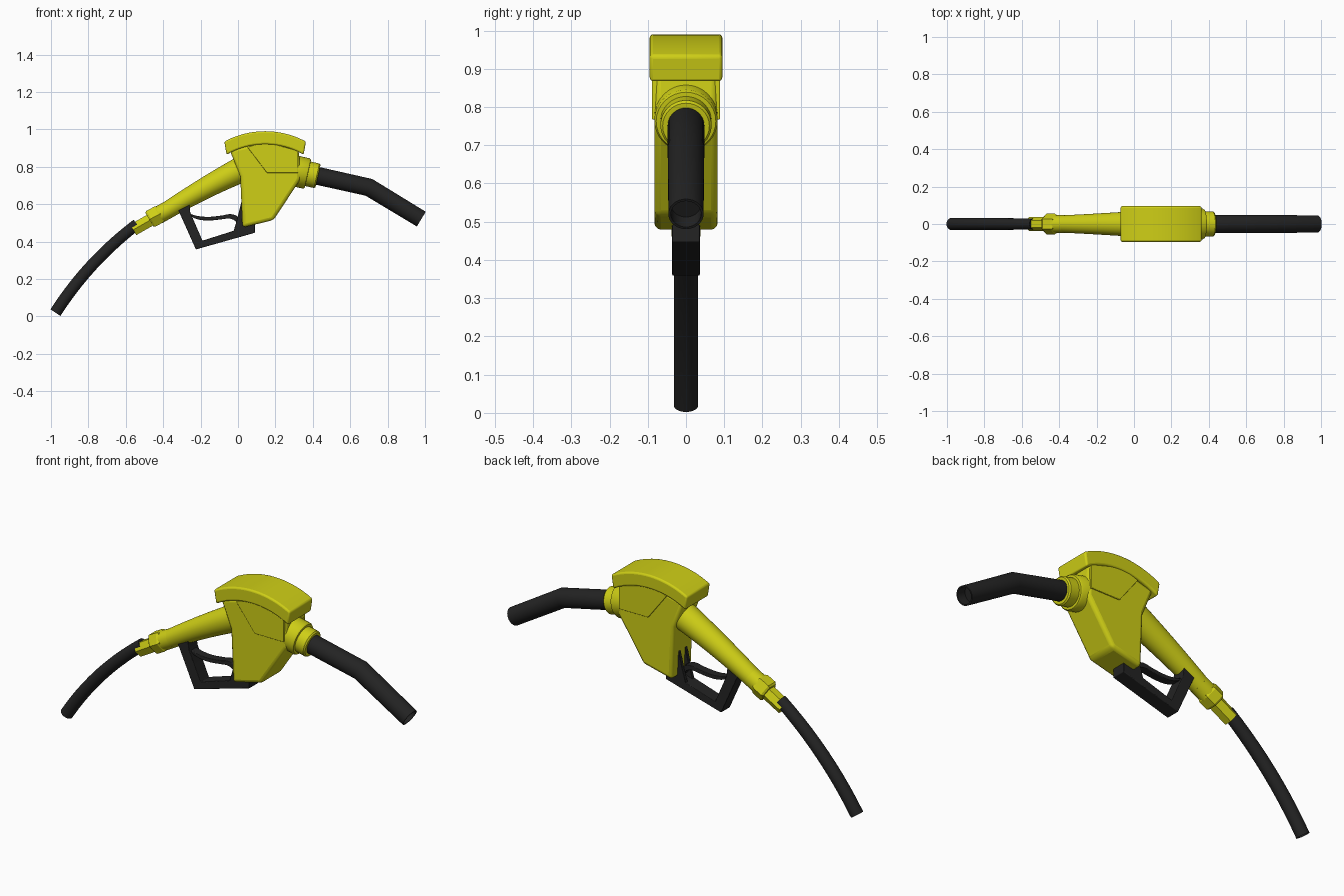
import bpy, bmesh, math
from mathutils import Vector

if "Cube" in bpy.data.objects:
    bpy.data.objects.remove(bpy.data.objects["Cube"])


def material(name, rgb):
    m = bpy.data.materials.new(name)
    m.diffuse_color = (*rgb, 1)
    m.use_nodes = True
    m.node_tree.nodes["Principled BSDF"].inputs["Base Color"].default_value = m.diffuse_color
    return m


YELLOW = material("yellow_plastic", (0.62, 0.62, 0.008))
BLACK = material("black_rubber", (0.017, 0.017, 0.017))


def finish(bm, name, mat, bevel=0, angle=35):
    bmesh.ops.recalc_face_normals(bm, faces=bm.faces)
    me = bpy.data.meshes.new(name)
    bm.to_mesh(me)
    bm.free()
    me.materials.append(mat)
    ob = bpy.data.objects.new(name, me)
    bpy.context.collection.objects.link(ob)
    if bevel:
        mod = ob.modifiers.new("bevel", "BEVEL")
        mod.width, mod.segments = bevel, 3
        mod.limit_method, mod.angle_limit = "ANGLE", math.radians(35)
    bpy.ops.object.select_all(action="DESELECT")
    ob.select_set(True)
    bpy.context.view_layer.objects.active = ob
    bpy.ops.object.shade_smooth_by_angle(angle=math.radians(angle))
    return ob


def prism(name, profile, y0, y1, mat, bevel=0, angle=35):
    """Side profile (x, z) extruded from y0 to y1."""
    bm = bmesh.new()
    face = bm.faces.new([bm.verts.new((x, y0, z)) for x, z in profile])
    ext = bmesh.ops.extrude_face_region(bm, geom=[face])["geom"]
    moved = [v for v in ext if isinstance(v, bmesh.types.BMVert)]
    bmesh.ops.translate(bm, verts=moved, vec=(0, y1 - y0, 0))
    return finish(bm, name, mat, bevel, angle)


def tube(name, rings, mat, sides=32, axis=None, hollow=0, angle=35):
    """Rings (x, z, radius) lofted along a path in the side plane."""
    pts = [Vector((x, 0, z)) for x, z, r in rings]
    data = []
    for i, (p, ring) in enumerate(zip(pts, rings)):
        if axis:
            t = Vector((axis[0], 0, axis[1])).normalized()
        else:
            a = (p - pts[i - 1]).normalized() if i else Vector()
            b = (pts[i + 1] - p).normalized() if i + 1 < len(pts) else Vector()
            t = (a + b).normalized()
        data.append((p, t, ring[2]))
    if hollow:  # recessed bore at the last end
        p, t, r = data[-1]
        data += [(p, t, r * 0.86), (p - t * hollow, t, r * 0.86)]
    bm = bmesh.new()
    loops = []
    for p, t, r in data:
        side = Vector((0, 1, 0))
        up = t.cross(side)
        loops.append([bm.verts.new(p + r * (side * math.cos(k * math.tau / sides)
                      + up * math.sin(k * math.tau / sides))) for k in range(sides)])
    for a, b in zip(loops, loops[1:]):
        for k in range(sides):
            n = (k + 1) % sides
            bm.faces.new((a[k], a[n], b[n], b[k]))
    bm.faces.new(loops[0])
    bm.faces.new(loops[-1])
    return finish(bm, name, mat, 0, angle)


def bezier(a, b, c, n):
    return [tuple((1 - t) ** 2 * p + 2 * t * (1 - t) * q + t * t * s
                  for p, q, s in zip(a, b, c)) for t in (i / n for i in range(n + 1))]


def arc(cx, cz, r, half, n=20):
    """Arc over the top, left to right, spanning cx - half to cx + half."""
    m = math.asin(half / r)
    return [(cx + r * math.sin(a), cz + r * math.cos(a))
            for a in (-m + 2 * m * i / n for i in range(n + 1))]


# Spout and supply hose
tube("spout", bezier((-0.54, 0.493, 0.03), (-0.802, 0.2925, 0.032), (-0.976, 0.02, 0.032), 10),
     BLACK, hollow=0.05)
tube("hose", [(0.40, 0.757, 0.048), (0.70, 0.69, 0.048), (0.98, 0.52, 0.046)], BLACK, hollow=0.05)

# Tapered barrel and hexagonal fittings
tube("barrel", bezier((-0.43, 0.535, 0.044), (-0.17, 0.70, 0.056), (0.08, 0.815, 0.074), 10), YELLOW)
tube("barrel_nut", [(-0.474, 0.517, 0.049), (-0.466, 0.522, 0.056),
                    (-0.425, 0.544, 0.056), (-0.415, 0.55, 0.05)], YELLOW,
     sides=6, axis=(0.88, 0.5), angle=15)
tube("barrel_collar", [(-0.43, 0.54, 0.047), (-0.372, 0.571, 0.047)], YELLOW, axis=(0.88, 0.5))
tube("spout_nut", [(-0.56, 0.463, 0.038), (-0.45, 0.526, 0.038)], YELLOW,
     sides=6, axis=(0.88, 0.5), angle=15)

# Main body with raised side panels
body = [(-0.045, 0.89), (0.012, 0.75), (0.024, 0.475), (0.19, 0.515),
        (0.335, 0.735), (0.325, 0.89), (0.145, 0.94)]
prism("body", body, -0.083, 0.083, YELLOW, 0.018)
panel = [(0.05, 0.905), (0.155, 0.767), (0.322, 0.767), (0.322, 0.885), (0.145, 0.935)]
prism("side_panels", panel, -0.089, 0.089, YELLOW, 0.003)

# Curved top cover
cover = arc(0.145, 0.533, 0.457, 0.218) + arc(0.145, 0.51, 0.41, 0.206)[::-1]
prism("top_cover", cover, -0.095, 0.095, YELLOW, 0.009)

# Stepped swivel collar for the hose
ax, az = 0.976, -0.216
steps = [(-0.05, 0.083), (0.036, 0.083), (0.044, 0.078), (0.045, 0.067),
         (0.093, 0.067), (0.1, 0.061)]
tube("hose_collar", [(0.33 + ax * d, 0.772 + az * d, r) for d, r in steps],
     YELLOW, axis=(ax, az))

# Trigger guard: upright and lower bar
guard = [(-0.32, 0.57), (-0.225, 0.358), (0.09, 0.447), (0.09, 0.50), (0.0, 0.465),
         (-0.19, 0.405), (-0.255, 0.555), (-0.262, 0.615)]
prism("trigger_guard", guard, -0.036, 0.036, BLACK, 0.003)

# Paired pointed brackets against the body
for side, s in (("left", 1), ("right", -1)):
    prism(f"guard_bracket_{side}", [(-0.028, 0.44), (0.06, 0.46), (0.035, 0.56), (0.02, 0.62),
                                    (-0.002, 0.53)], s * 0.018, s * 0.036, BLACK, 0.002)

# Curved trigger lever between the brackets
lever = (bezier((-0.26, 0.55), (-0.2, 0.525), (-0.12, 0.535), 6)
         + bezier((-0.08, 0.54), (-0.01, 0.565), (0.03, 0.50), 6)
         + bezier((0.005, 0.485), (-0.02, 0.535), (-0.08, 0.52), 6)
         + bezier((-0.12, 0.515), (-0.21, 0.505), (-0.25, 0.535), 6))
prism("trigger_lever", lever, -0.022, 0.022, BLACK, 0.003)
